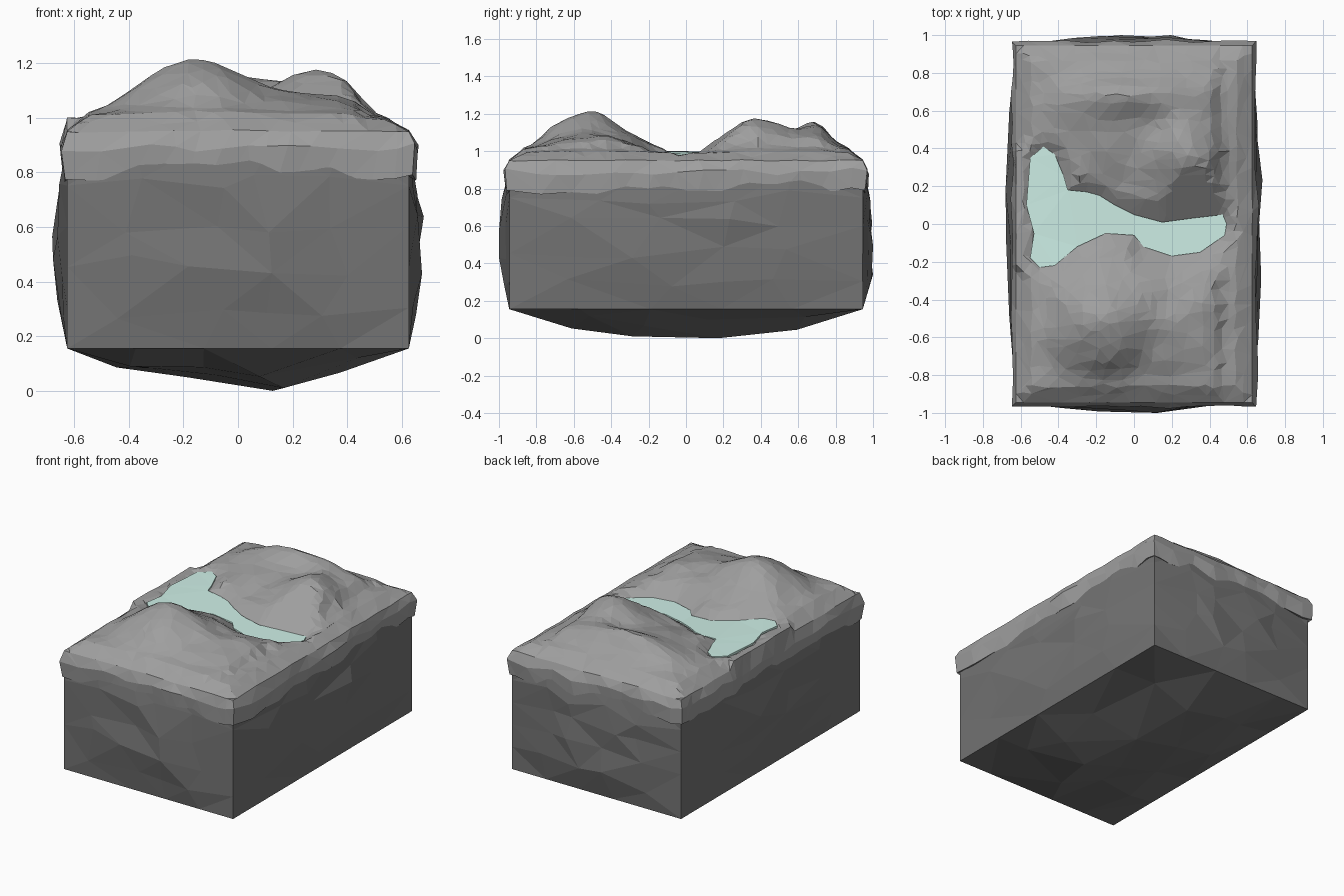
import bpy, bmesh, math, random
from mathutils import Vector, noise

if "Cube" in bpy.data.objects:
    bpy.data.objects.remove(bpy.data.objects["Cube"])

random.seed(4)
HX, HY = 0.625, 0.945          # half width and depth of the block


def material(name, *rgb):
    m = bpy.data.materials.new(name)
    m.diffuse_color = (*rgb, 1)
    m.use_nodes = True
    m.node_tree.nodes["Principled BSDF"].inputs["Base Color"].default_value = m.diffuse_color
    return m


def finish(bm, name, mat):
    bmesh.ops.recalc_face_normals(bm, faces=bm.faces)
    me = bpy.data.meshes.new(name)
    bm.to_mesh(me)
    bm.free()
    ob = bpy.data.objects.new(name, me)
    bpy.context.collection.objects.link(ob)
    me.materials.append(mat)
    return ob


# Rough rock block: flat-edged box whose side and bottom faces bulge irregularly
LOW, HIGH = 0.155, 0.90
bm = bmesh.new()
bmesh.ops.create_cube(bm, size=2)
bmesh.ops.subdivide_edges(bm, edges=bm.edges[:], cuts=4, use_grid_fill=True)
bulges = [((0, -1), 0.055), ((0, 1), 0.055), ((1, -1), 0.055), ((1, 1), 0.055), ((2, -1), LOW)]
sides = {key: [v for v in bm.verts if abs(v.co[key[0]] - key[1]) < 1e-4
               and sum(abs(abs(c) - 1) < 1e-4 for c in v.co) == 1] for key, _ in bulges}
swell = {}
for (axis, sign), depth in bulges:
    for v in sides[(axis, sign)]:
        free = [i for i in range(3) if i != axis]
        for i in free:
            v.co[i] += random.uniform(-0.12, 0.12)
        dome = math.prod(math.cos(v.co[i] * math.pi / 2) for i in free) ** 0.7
        swell[v] = dome * random.uniform(0.45, 1)
for v in bm.verts:
    v.co = Vector((v.co.x * HX, v.co.y * HY, LOW + (v.co.z + 1) / 2 * (HIGH - LOW)))
for (axis, sign), depth in bulges:
    top = max(swell[v] for v in sides[(axis, sign)])
    for v in sides[(axis, sign)]:
        v.co[axis] += sign * depth * swell[v] / top
bmesh.ops.triangulate(bm, faces=bm.faces[:])
finish(bm, "rock_base", material("dark_rock", 0.175, 0.175, 0.175))

# Shoreline of the lake and stream
SHORE = [(-.57, .1), (-.55, .35), (-.48, .41), (-.42, .37), (-.37, .25), (-.35, .18),
         (-.25, .17), (-.18, .15), (-.1, .1), (0, .05), (.15, .01), (.3, .03), (.47, .05),
         (.49, 0), (.48, -.06), (.35, -.15), (.2, -.17), (.05, -.12), (0, -.06),
         (-.15, -.05), (-.3, -.12), (-.42, -.22), (-.5, -.23), (-.55, -.18), (-.53, -.05)]


def shore_distance(x, y):
    """Distance to the shoreline, negative inside the water."""
    p, best, inside = Vector((x, y)), 9.0, False
    for a, b in zip(SHORE, SHORE[1:] + SHORE[:1]):
        a, b = Vector(a), Vector(b)
        d = b - a
        t = max(0, min(1, (p - a).dot(d) / d.length_squared))
        best = min(best, (p - a - d * t).length)
        if (a.y > y) != (b.y > y) and x < a.x + (y - a.y) / d.y * d.x:
            inside = not inside
    return -best if inside else best


def water_z(x):
    """Level in the lake on the left, dropping into the stream on the right."""
    t = max(0, min(1, (x + 0.4) / 0.4))
    return 0.998 - 0.033 * t - 0.02 * max(0, x)


# Hills: centre x, y, height, spread x, y
HILLS = [(-.19, -.53, .19, .17, .17), (.08, -.5, .06, .16, .18), (.36, -.52, .05, .13, .2),
         (.29, .35, .165, .13, .15), (-.15, .69, .105, .2, .1), (.2, .68, .08, .2, .1),
         (-.15, .45, .06, .2, .15)]


def height(x, y):
    edge = min(HX - abs(x), HY - abs(y))
    h = 0.95 + 0.06 * min(1, edge / 0.08) * (1 if x < 0.45 else 0.7)
    fade = min(1, edge / 0.22)
    for cx, cy, a, sx, sy in HILLS:
        h += fade * a * math.exp(-((x - cx) / sx) ** 2 / 2 - ((y - cy) / sy) ** 2 / 2)
    h += fade * 0.02 * noise.noise(Vector((x * 6, y * 6, 3)))
    d = shore_distance(x, y)
    if d > 0.09 or d < 0:
        return min(h, water_z(x) + (d - 0.012) * 0.75)
    return min(max(h, water_z(x)), water_z(x) + (d - 0.012) * 0.75)


# Ground cap: hilly sheet with a ragged overhanging skirt
bm = bmesh.new()
bmesh.ops.create_grid(bm, x_segments=30, y_segments=44, size=1)
for v in bm.verts:
    inner = max(abs(v.co.x), abs(v.co.y)) < 0.99
    j = 0.012 if inner else 0.0
    x = v.co.x * HX + random.uniform(-j, j)
    y = v.co.y * HY + random.uniform(-j, j)
    z = height(x, y)
    if not inner:                                   # uneven upper rim
        z += 0.012 * noise.noise(Vector((x * 5, y * 5, 8)))
    v.co = (x, y, z)
rim = [e for e in bm.edges if e.is_boundary]
for out, z, dz in ((0.024, 0.89, 0.04), (0.014, 0.785, 0.04), (-0.02, 0.80, 0.02)):
    new = bmesh.ops.extrude_edge_only(bm, edges=rim)["geom"]
    for v in [g for g in new if isinstance(g, bmesh.types.BMVert)]:
        wob = noise.noise(v.co * 5) * 0.02 if out > 0 else 0
        for i, half in ((0, HX), (1, HY)):
            if abs(v.co[i]) > half - 0.015:
                v.co[i] = math.copysign(half + out + wob, v.co[i])
        v.co.z = z + dz * noise.noise(Vector((v.co.x * 5, v.co.y * 5, z)))
    rim = [g for g in new if isinstance(g, bmesh.types.BMEdge)]
bmesh.ops.triangulate(bm, faces=bm.faces[:])
cap = finish(bm, "ground", material("grey_rock", 0.345, 0.345, 0.345))
dec = cap.modifiers.new("facets", "DECIMATE")
dec.ratio = 0.4

# Water: shallow slab following the shoreline
bm = bmesh.new()
bm.faces.new([bm.verts.new((x, y, water_z(x))) for x, y in SHORE])
down = bmesh.ops.extrude_face_region(bm, geom=bm.faces[:], use_keep_orig=True)["geom"]
for v in [g for g in down if isinstance(g, bmesh.types.BMVert)]:
    v.co.z -= 0.03
bmesh.ops.triangulate(bm, faces=bm.faces[:])
finish(bm, "water", material("water", 0.62, 0.87, 0.80))
